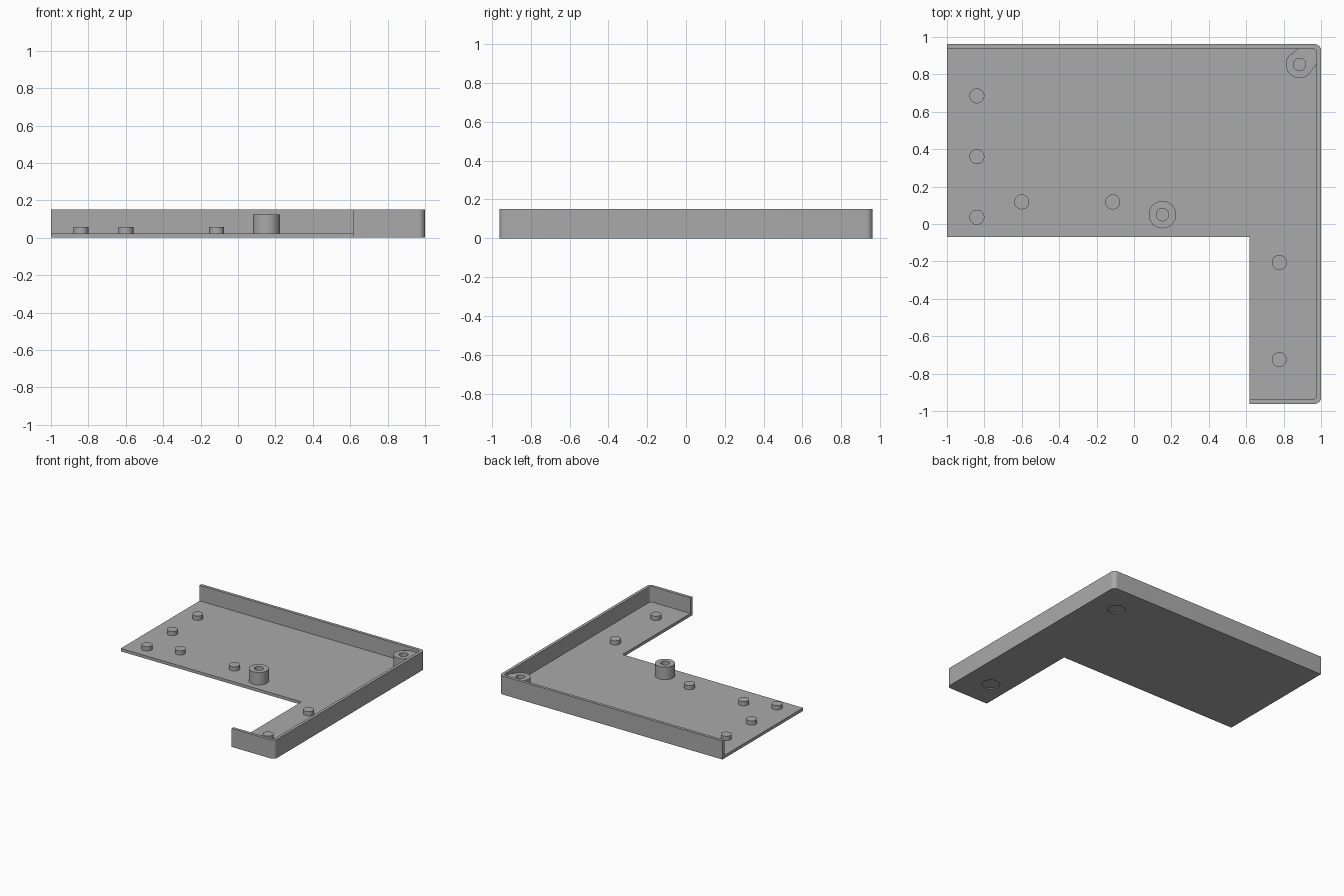
import bpy, bmesh
from math import cos, sin, radians

cube = bpy.data.objects.get("Cube")
if cube:
    bpy.data.objects.remove(cube)

grey = bpy.data.materials.new("plain grey")
grey.use_nodes = True
COLOUR = (0.4, 0.4, 0.4, 1)
grey.diffuse_color = COLOUR
grey.node_tree.nodes["Principled BSDF"].inputs["Base Color"].default_value = COLOUR

X, Y = 1.0, 0.962           # outer half sizes
WALL, FLOOR, TOP = 0.024, 0.024, 0.15
ARM_X, STEP_Y = 0.617, -0.07
BOSS_TOP, BOSS_R, HOLE_R = 0.125, 0.073, 0.033


def arc(cx, cy, r, start, end, steps=10):
    angles = [radians(start + (end - start) * i / steps) for i in range(steps + 1)]
    return [(cx + r * cos(a), cy + r * sin(a)) for a in angles]


def circle(cx, cy, r, steps=48):
    return arc(cx, cy, r, 0, 360, steps)[:-1]


def prism(name, outline, z0, z1):
    """Extrude a flat outline from z0 up to z1."""
    bm = bmesh.new()
    base = bm.faces.new([bm.verts.new((x, y, z0)) for x, y in outline])
    top = bmesh.ops.extrude_face_region(bm, geom=[base])["geom"]
    bmesh.ops.translate(bm, vec=(0, 0, z1 - z0),
                        verts=[v for v in top if isinstance(v, bmesh.types.BMVert)])
    bmesh.ops.recalc_face_normals(bm, faces=bm.faces)
    mesh = bpy.data.meshes.new(name)
    bm.to_mesh(mesh)
    bm.free()
    mesh.materials.append(grey)
    obj = bpy.data.objects.new(name, mesh)
    bpy.context.collection.objects.link(obj)
    return obj


def activate(obj):
    bpy.ops.object.select_all(action="DESELECT")
    obj.select_set(True)
    bpy.context.view_layer.objects.active = obj


def cut(obj, outline, z0, z1):
    """Cut a recess out of a part."""
    cutter = prism("cutter", outline, z0, z1)
    cutter.hide_render = True
    mod = obj.modifiers.new("recess", "BOOLEAN")
    mod.operation, mod.solver, mod.object = "DIFFERENCE", "EXACT", cutter
    activate(obj)
    bpy.ops.object.modifier_apply(modifier=mod.name)
    bpy.data.objects.remove(cutter)


def edge_path(inset, r):
    """Path along the front, right and back edges with rounded corners."""
    x, y = X - inset, Y - inset
    return ([(ARM_X, -y)] + arc(x - r, -y + r, r, -90, 0)
            + arc(x - r, y - r, r, 0, 90) + [(-X, y)])


parts = []

# Floor plate with two shallow foot recesses underneath
floor = prism("floor_plate", edge_path(0, 0.035) + [(-X, STEP_Y), (ARM_X, STEP_Y)], 0, FLOOR)
for y in (0.72, -0.725):
    cut(floor, circle(0.775, y, 0.066), -0.02, 0.006)
parts.append(floor)

# Rim wall around three sides
parts.append(prism("rim_wall", edge_path(0, 0.035) + edge_path(WALL, 0.025)[::-1], 0, TOP))

# Locating pegs
pegs = [(-0.84, 0.685), (-0.84, 0.36), (-0.84, 0.036), (-0.6, 0.118),
        (-0.114, 0.118), (0.777, -0.206), (0.777, -0.725)]
for i, (x, y) in enumerate(pegs):
    parts.append(prism(f"peg_{i + 1}", circle(x, y, 0.04), FLOOR - 0.005, 0.058))

# Screw bosses: one free-standing, one joined to the corner
centre = (0.152, 0.05)
corner = (0.885, 0.853)
joined = arc(*corner, BOSS_R, 140, 310, 30) + [(0.985, 0.865), (0.985, 0.93),
                                               (0.97, 0.948), (0.89, 0.948)]
for name, pos, outline in (("centre_boss", centre, circle(*centre, BOSS_R)),
                           ("corner_boss", corner, joined)):
    boss = prism(name, outline, FLOOR - 0.005, BOSS_TOP)
    cut(boss, circle(*pos, HOLE_R), FLOOR, BOSS_TOP + 0.05)
    parts.append(boss)

for part in parts:
    activate(part)
    bpy.ops.object.shade_smooth_by_angle(angle=radians(30))
